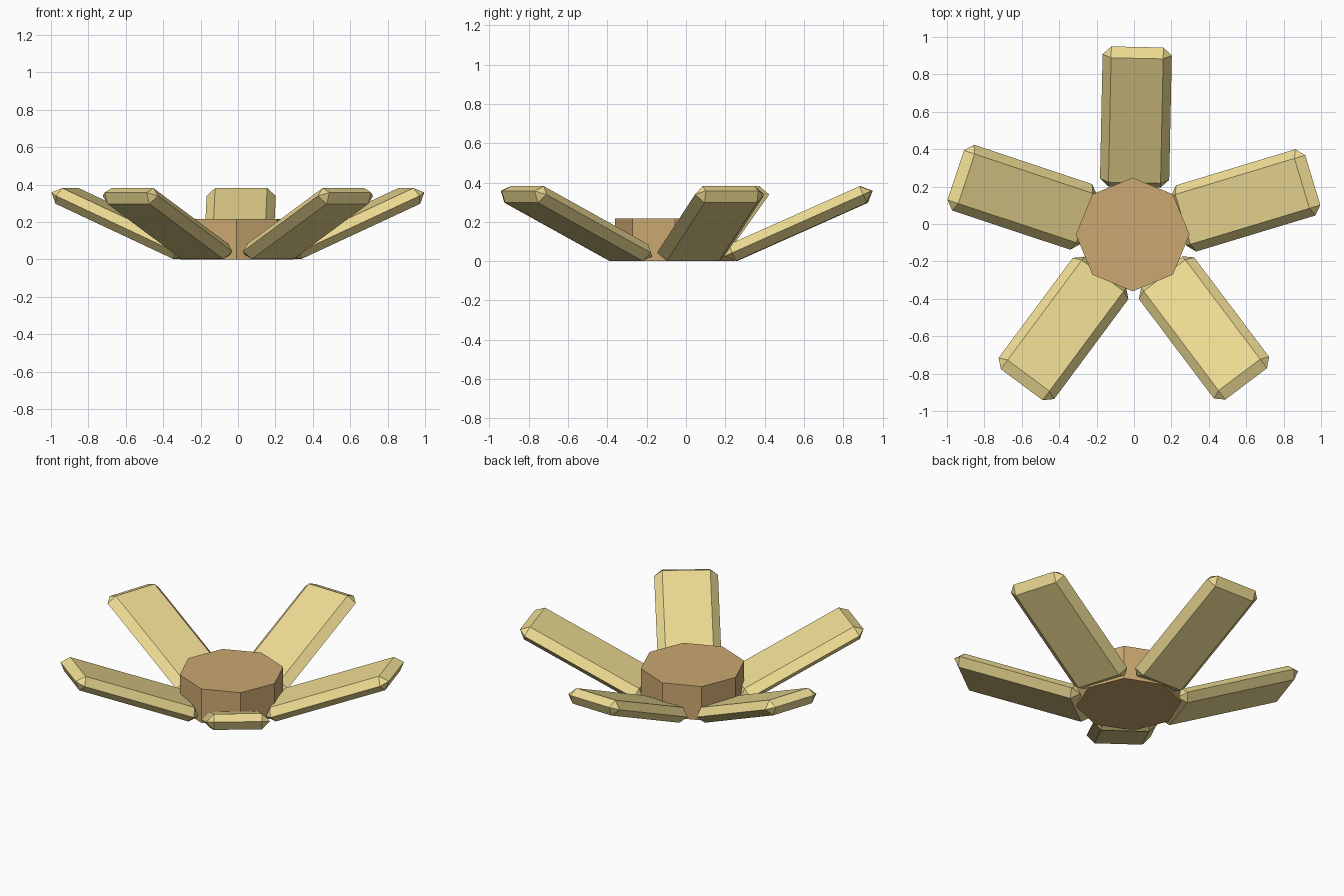
import bpy, bmesh
from math import radians
from mathutils import Matrix

if "Cube" in bpy.data.objects:
    bpy.data.objects.remove(bpy.data.objects["Cube"])


def material(name, color):
    m = bpy.data.materials.new(name)
    m.diffuse_color = (*color, 1)
    m.use_nodes = True
    m.node_tree.nodes["Principled BSDF"].inputs["Base Color"].default_value = m.diffuse_color
    return m


def add_object(name, bm, mat):
    bmesh.ops.recalc_face_normals(bm, faces=bm.faces[:])
    me = bpy.data.meshes.new(name)
    bm.to_mesh(me)
    bm.free()
    me.materials.append(mat)
    ob = bpy.data.objects.new(name, me)
    bpy.context.collection.objects.link(ob)
    return ob


petal_mat = material("pale_yellow", (0.85, 0.71, 0.29))
disc_mat = material("tan", (0.60, 0.39, 0.16))
CENTRE = Matrix.Translation((-0.003, -0.055, 0))

# Flower centre: octagonal prism
bm = bmesh.new()
bmesh.ops.create_cone(bm, cap_ends=True, segments=8, radius1=0.304, radius2=0.304,
                      depth=0.216, matrix=Matrix.Translation((-0.007, -0.056, 0.108)))
add_object("flower_centre", bm, disc_mat)

# Petals: tilted slabs whose bevels meet at mid thickness
LENGTH, WIDTH, THICK = 0.82, 0.37, 0.092
for i, angle in enumerate((16.8, 88.8, 161.6, 233.4, 307.0)):
    bm = bmesh.new()
    bmesh.ops.create_cube(bm, size=1, matrix=Matrix.Diagonal((LENGTH, WIDTH, THICK, 1)))
    bmesh.ops.bevel(bm, geom=bm.edges[:], offset=THICK / 2 - 0.0002, segments=1,
                    profile=0.5, affect='EDGES')
    bmesh.ops.remove_doubles(bm, verts=bm.verts[:], dist=0.002)
    place = (CENTRE @ Matrix.Rotation(radians(angle), 4, 'Z')
             @ Matrix.Translation((0.627, 0, 0.191))
             @ Matrix.Rotation(radians(-24), 4, 'Y'))
    bm.transform(place)
    add_object(f"petal_{i + 1}", bm, petal_mat)
